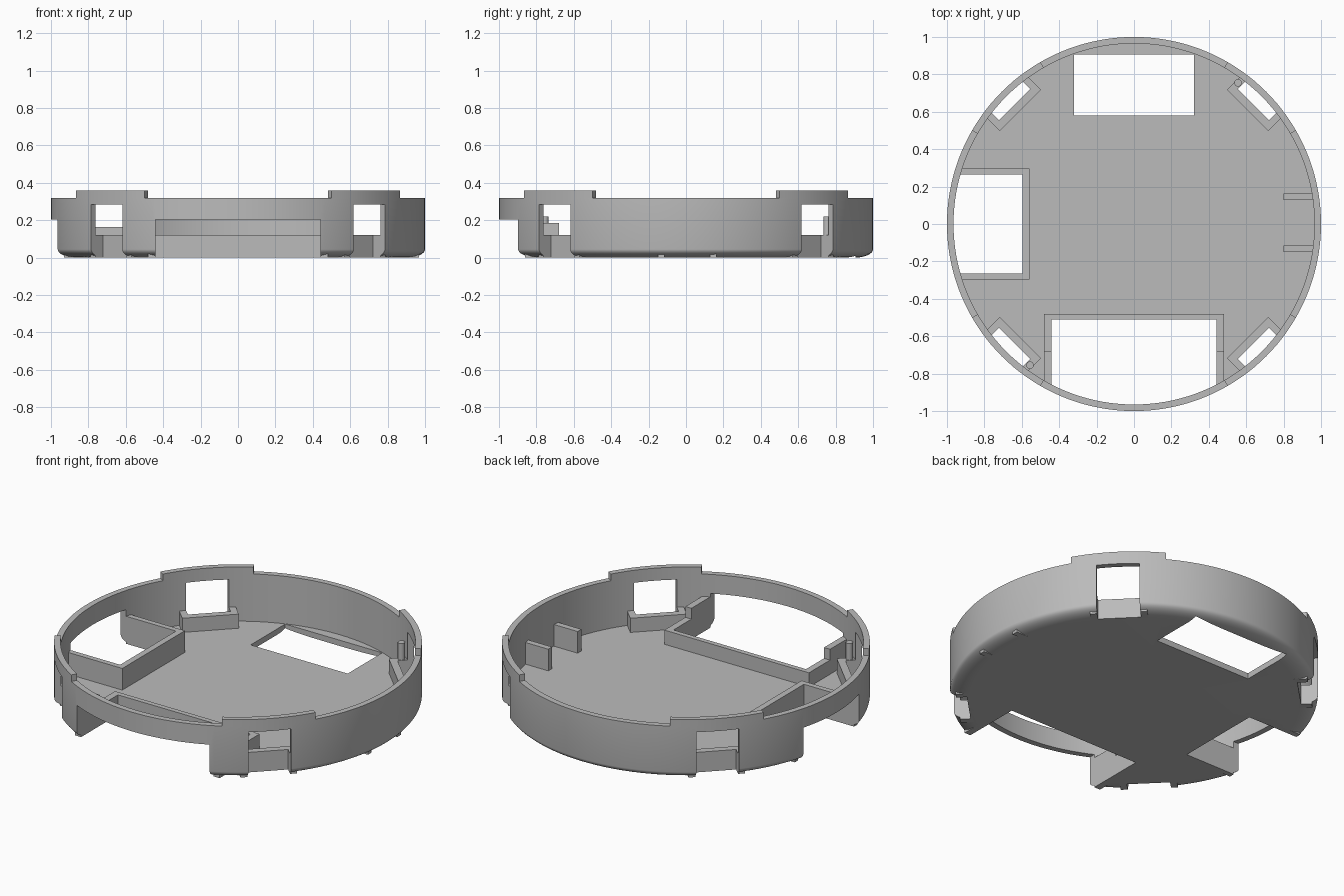
import bpy, bmesh
from math import sin, cos, pi, radians
from mathutils import Matrix, Vector

cube = bpy.data.objects.get("Cube")
if cube:
    bpy.data.objects.remove(cube, do_unlink=True)

grey = bpy.data.materials.new("plain grey plastic")
grey.use_nodes = True
COLOUR = (0.5, 0.5, 0.5, 1)
grey.diffuse_color = COLOUR
grey.node_tree.nodes["Principled BSDF"].inputs["Base Color"].default_value = COLOUR

R_OUT, R_IN, RIM, TAB_TOP, FLOOR = 1.0, 0.965, 0.32, 0.36, 0.035


def finish(name, bm):
    bmesh.ops.recalc_face_normals(bm, faces=bm.faces)
    mesh = bpy.data.meshes.new(name)
    bm.to_mesh(mesh)
    bm.free()
    mesh.materials.append(grey)
    ob = bpy.data.objects.new(name, mesh)
    bpy.context.collection.objects.link(ob)
    return ob


def add_box(bm, x, y, z, turn=0):
    """Box from (min, max) pairs, turned about the z axis."""
    size = Vector((x[1] - x[0], y[1] - y[0], z[1] - z[0]))
    mid = Vector((sum(x), sum(y), sum(z))) / 2
    bmesh.ops.create_cube(bm, size=1, matrix=Matrix.Rotation(turn, 4, 'Z')
                          @ Matrix.Translation(mid) @ Matrix.Diagonal((*size, 1)))


def boxes(name, *specs):
    bm = bmesh.new()
    for spec in specs:
        add_box(bm, *spec)
    return finish(name, bm)


def revolve(name, profile, start, sweep, steps, closed):
    """Spin an (r, z) outline about the z axis."""
    bm = bmesh.new()
    verts = [bm.verts.new((r * cos(start), r * sin(start), z)) for r, z in profile]
    if closed:
        geom = [bm.edges.new(pair) for pair in zip(verts, verts[1:])]
    else:
        geom = [bm.faces.new(verts)]
    bmesh.ops.spin(bm, geom=verts + geom, axis=(0, 0, 1), cent=(0, 0, 0),
                   angle=sweep, steps=steps, use_duplicate=False)
    bmesh.ops.remove_doubles(bm, verts=bm.verts, dist=1e-5)
    return finish(name, bm)


def smooth(ob):
    bpy.ops.object.select_all(action='DESELECT')
    ob.select_set(True)
    bpy.context.view_layer.objects.active = ob
    bpy.ops.object.shade_smooth_by_angle(angle=radians(30))


def cut(ob, cutter):
    mod = ob.modifiers.new("cut", 'BOOLEAN')
    mod.operation, mod.solver, mod.object = 'DIFFERENCE', 'EXACT', cutter
    bpy.context.view_layer.objects.active = ob
    bpy.ops.object.modifier_apply(modifier=mod.name)
    bpy.data.objects.remove(cutter, do_unlink=True)


# Dish: floor, rounded lower edge and rim wall
fillet = [(0.9 + 0.1 * sin(a), 0.045 * (1 - cos(a)))
          for a in (i * pi / 16 for i in range(9))]
outline = [(0, 0)] + fillet + [(R_OUT, RIM), (R_IN, RIM), (R_IN, FLOOR), (0, FLOOR)]
dish = revolve("dish", outline, 0, 2 * pi, 144, True)

# Openings in floor and wall
diagonals = [radians(45 + 90 * i) for i in range(4)]
cut(dish, boxes("back_cutter", ((-0.322, 0.322), (0.58, 0.907), (-0.1, 0.2))))
cut(dish, boxes("front_cutter", ((-0.44, 0.44), (-1.2, -0.51), (-0.1, 0.205))))
cut(dish, boxes("side_cutter", ((-1.2, -0.597), (-0.265, 0.265), (-0.1, 0.205))))
for turn in diagonals:
    cut(dish, boxes("window_cutter",
                    ((0.902, 1.2), (-0.118, 0.118), (-0.1, 0.285), turn)))
smooth(dish)

# Raised rim tabs and latch pockets on the four diagonals
low = (0, 0.12)
for i, turn in enumerate(diagonals, 1):
    tab = revolve(f"rim_tab_{i}", [(R_IN, RIM), (R_OUT, RIM), (R_OUT, TAB_TOP),
                                   (R_IN, TAB_TOP)],
                  turn - radians(15), radians(30), 12, False)
    smooth(tab)
    boxes(f"latch_pocket_{i}",
          ((0.86, 0.902), (-0.156, 0.156), low, turn),
          ((0.902, 0.96), (0.118, 0.156), low, turn),
          ((0.902, 0.96), (-0.156, -0.118), low, turn))

# Walls around the front opening, stepped up near the rim
boxes("front_bay_back_wall", ((-0.48, 0.48), (-0.51, -0.48), low))
for name, s in (("left", 1), ("right", -1)):
    span = tuple(sorted((s * 0.44, s * 0.48)))
    boxes(f"front_bay_{name}_wall",
          (span, (-0.68, -0.51), low),
          (span, (-0.86, -0.68), (0, 0.185)))

# Walls around the side opening
tall = (0, 0.165)
boxes("side_bay_walls",
      ((-0.597, -0.56), (-0.297, 0.297), tall),
      ((-0.93, -0.597), (0.265, 0.297), tall),
      ((-0.93, -0.597), (-0.297, -0.265), tall))

# Support ribs inside the left wall
for name, y in (("back", 0.145), ("front", -0.133)):
    boxes(f"{name}_rib", ((0.8, 0.968), (y - 0.018, y + 0.018), tall))

# Locating pins beside two pockets
for name, s in (("back", 1), ("front", -1)):
    bm = bmesh.new()
    bmesh.ops.create_cone(bm, cap_ends=True, segments=24, radius1=0.02, radius2=0.02,
                          depth=0.2, matrix=Matrix.Translation((s * 0.556, s * 0.755, 0.12)))
    smooth(finish(f"{name}_pin", bm))
